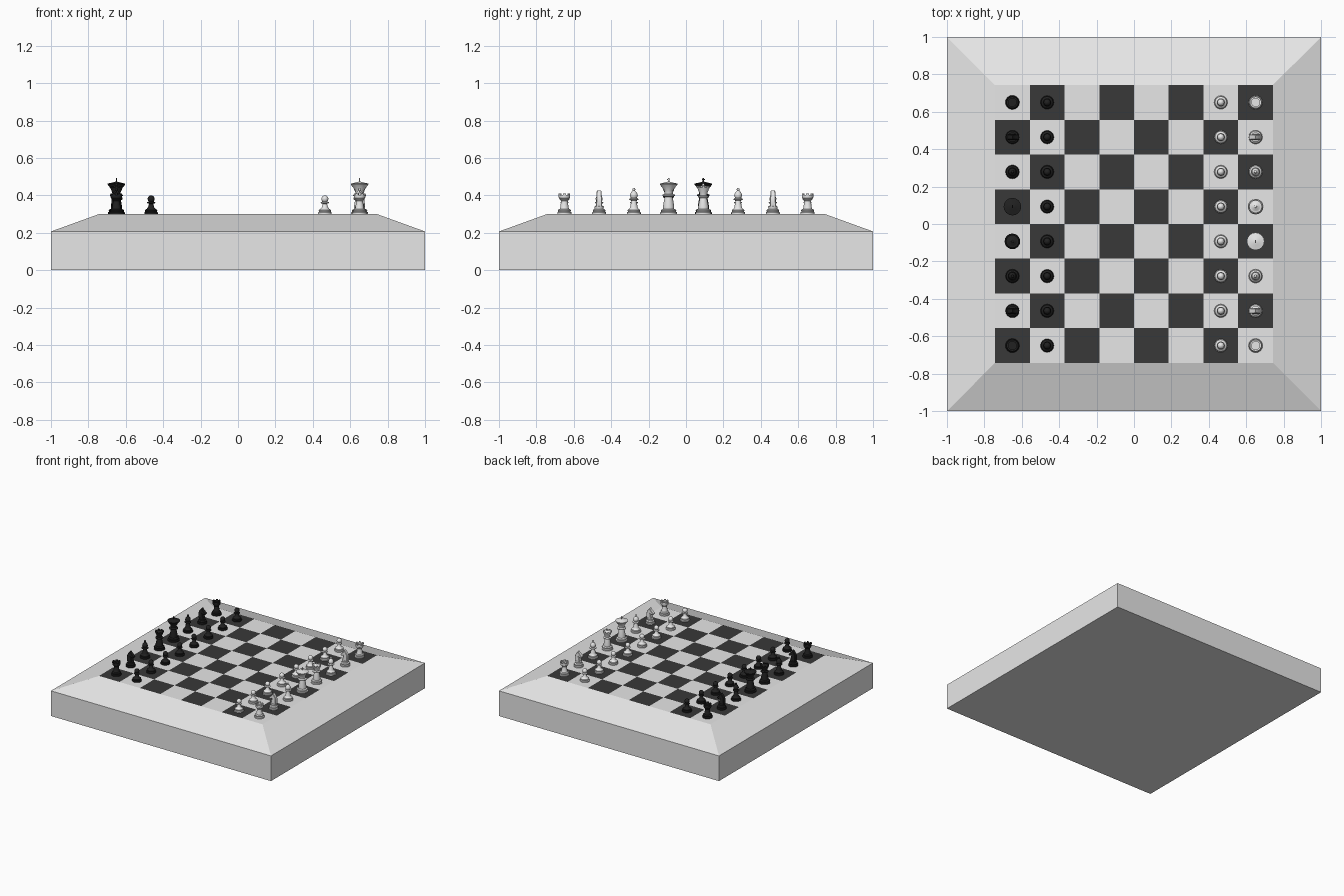
import bpy, bmesh, math
from mathutils import Matrix, Vector

if "Cube" in bpy.data.objects:
    bpy.data.objects.remove(bpy.data.objects["Cube"])

HALF = 0.743          # half width of the playing field
SQ = HALF / 4         # one square
TOP = 0.30            # height of the playing field


def material(name, v):
    m = bpy.data.materials.new(name)
    m.diffuse_color = (v, v, v, 1)
    m.use_nodes = True
    m.node_tree.nodes["Principled BSDF"].inputs["Base Color"].default_value = m.diffuse_color
    return m


frame_grey = material("light_grey", 0.8)
dark_square = material("dark_grey", 0.04)
black = material("black", 0.015)


def add_object(name, bm, mats, smooth=False):
    me = bpy.data.meshes.new(name)
    bm.to_mesh(me)
    bm.free()
    for m in mats:
        me.materials.append(m)
    ob = bpy.data.objects.new(name, me)
    bpy.context.collection.objects.link(ob)
    if smooth:
        bpy.ops.object.select_all(action='DESELECT')
        ob.select_set(True)
        bpy.context.view_layer.objects.active = ob
        bpy.ops.object.shade_smooth_by_angle(angle=math.radians(35))
    return ob


def lathe(bm, profile, sides=16):
    """Turned shape from (radius, height) points, closed at both ends."""
    rings = []
    for r, z in profile:
        rings.append([bm.verts.new((r * math.cos(2 * math.pi * i / sides),
                                    r * math.sin(2 * math.pi * i / sides), z))
                      for i in range(sides)])
    for a, b in zip(rings, rings[1:]):
        for i in range(sides):
            j = (i + 1) % sides
            bm.faces.new((a[i], a[j], b[j], b[i]))
    bm.faces.new(rings[0][::-1])
    bm.faces.new(rings[-1])


def box(bm, centre, size, rot=0.0):
    mat = (Matrix.Rotation(rot, 4, 'Z') @ Matrix.Translation(centre)
           @ Matrix.Diagonal((*size, 1)))
    bmesh.ops.create_cube(bm, size=1, matrix=mat)


def ball(r, z, start=-60, n=6):
    """Profile points of a ball, from a start latitude to the top."""
    return [(max(r * math.cos(a), 0.0008), z + r * math.sin(a))
            for a in (math.radians(start + (90 - start) * k / n) for k in range(n + 1))]


# Frame: box with sloping border around the field
bm = bmesh.new()
rings = [[bm.verts.new((sx * h, sy * h, z)) for sx, sy in ((-1, -1), (1, -1), (1, 1), (-1, 1))]
         for h, z in ((1, 0), (1, 0.207), (HALF, TOP))]
bm.faces.new(rings[0][::-1])
for a, b in zip(rings, rings[1:]):
    for i in range(4):
        j = (i + 1) % 4
        bm.faces.new((a[i], a[j], b[j], b[i]))
add_object("board_frame", bm, [frame_grey])

# Chequered playing field
bm = bmesh.new()
bmesh.ops.create_grid(bm, x_segments=8, y_segments=8, size=HALF,
                      matrix=Matrix.Translation((0, 0, TOP)))
for f in bm.faces:
    c = f.calc_center_median()
    i, j = int((c.x + HALF) // SQ), int((c.y + HALF) // SQ)
    f.material_index = 1 if (i + j) % 2 == 0 else 0
add_object("playing_field", bm, [frame_grey, dark_square])


# Stepped foot shared by all pieces
def foot(r):
    return [(r, 0), (r, 0.009), (r * 0.86, 0.013), (r * 0.92, 0.018),
            (r * 0.88, 0.023), (r * 0.66, 0.028)]


def pawn(bm):
    lathe(bm, foot(0.036) + [(0.016, 0.037), (0.012, 0.055), (0.022, 0.059),
                             (0.022, 0.063), (0.012, 0.067)] + ball(0.019, 0.081, -50))


def rook(bm):
    lathe(bm, foot(0.038) + [(0.022, 0.036), (0.018, 0.07), (0.026, 0.078), (0.026, 0.083),
                             (0.03, 0.086), (0.031, 0.103), (0.022, 0.103), (0.022, 0.094)])
    for k in range(6):
        box(bm, (0.0265, 0, 0.105), (0.008, 0.016, 0.012), k * math.pi / 3)


def knight(bm):
    lathe(bm, foot(0.037) + [(0.024, 0.034), (0.026, 0.04), (0.018, 0.045)])
    # horse head silhouette, looking along -x
    side = [(-0.018, 0.04), (0.022, 0.04), (0.027, 0.065), (0.022, 0.095), (0.01, 0.113),
            (-0.001, 0.126), (-0.005, 0.115), (-0.019, 0.102), (-0.034, 0.087),
            (-0.031, 0.076), (-0.02, 0.077), (-0.008, 0.083), (-0.013, 0.063)]
    head = bmesh.new()
    f = head.faces.new([head.verts.new((x, -0.015, z)) for x, z in side])
    ext = bmesh.ops.extrude_face_region(head, geom=[f])
    bmesh.ops.translate(head, vec=(0, 0.03, 0),
                        verts=[v for v in ext['geom'] if isinstance(v, bmesh.types.BMVert)])
    for v in head.verts:                      # narrower towards the ears
        v.co.y *= 1.1 - 3.5 * max(v.co.z - 0.05, 0)
    bmesh.ops.recalc_face_normals(head, faces=head.faces)
    rims = [e for e in head.edges if abs(e.verts[0].co.y - e.verts[1].co.y) < 0.01]
    bmesh.ops.bevel(head, geom=rims, offset=0.003, segments=1, affect='EDGES')
    tmp = bpy.data.meshes.new("tmp")
    head.to_mesh(tmp)
    head.free()
    bm.from_mesh(tmp)
    bpy.data.meshes.remove(tmp)


def bishop(bm):
    lathe(bm, foot(0.037) + [(0.02, 0.038), (0.013, 0.072), (0.025, 0.077), (0.025, 0.081),
                             (0.015, 0.085), (0.021, 0.097), (0.02, 0.107), (0.013, 0.119),
                             (0.006, 0.126)] + ball(0.008, 0.132, -40, 4))


def queen(bm):
    lathe(bm, foot(0.042) + [(0.028, 0.04), (0.019, 0.085), (0.03, 0.09), (0.03, 0.095),
                             (0.019, 0.1), (0.022, 0.115), (0.034, 0.142), (0.028, 0.142),
                             (0.02, 0.147), (0.008, 0.152)] + ball(0.007, 0.157, -30, 4))
    for k in range(8):                        # crown points
        box(bm, (0.03, 0, 0.144), (0.006, 0.01, 0.01), k * math.pi / 4)


def king(bm):
    lathe(bm, foot(0.045) + [(0.03, 0.042), (0.021, 0.092), (0.034, 0.097), (0.034, 0.103),
                             (0.022, 0.108), (0.024, 0.128), (0.047, 0.158), (0.047, 0.163),
                             (0.02, 0.169), (0.006, 0.173)])
    box(bm, (0, 0, 0.182), (0.006, 0.007, 0.024))    # cross on top
    box(bm, (0, 0, 0.185), (0.006, 0.017, 0.006))


# Place both armies; the black one is the light one turned half round
rank = [("rook", rook), ("knight", knight), ("bishop", bishop), ("king", king),
        ("queen", queen), ("bishop", bishop), ("knight", knight), ("rook", rook)]
for side, mat, turn in (("light", frame_grey, 0), ("black", black, math.pi)):
    made = {}
    for row, col in ((r, c) for r in (0, 1) for c in range(8)):
        name, build = rank[col] if row == 0 else ("pawn", pawn)
        if name not in made:
            bm = bmesh.new()
            build(bm)
            bmesh.ops.recalc_face_normals(bm, faces=bm.faces)
            ob = add_object(f"{side}_{name}", bm, [mat], smooth=True)
            made[name] = ob
        else:
            ob = made[name].copy()
            bpy.context.collection.objects.link(ob)
        pos = Vector(((3.5 - row) * SQ, (col - 3.5) * SQ, TOP))
        ob.location = Matrix.Rotation(turn, 3, 'Z') @ pos
        ob.rotation_euler = (0, 0, turn)
